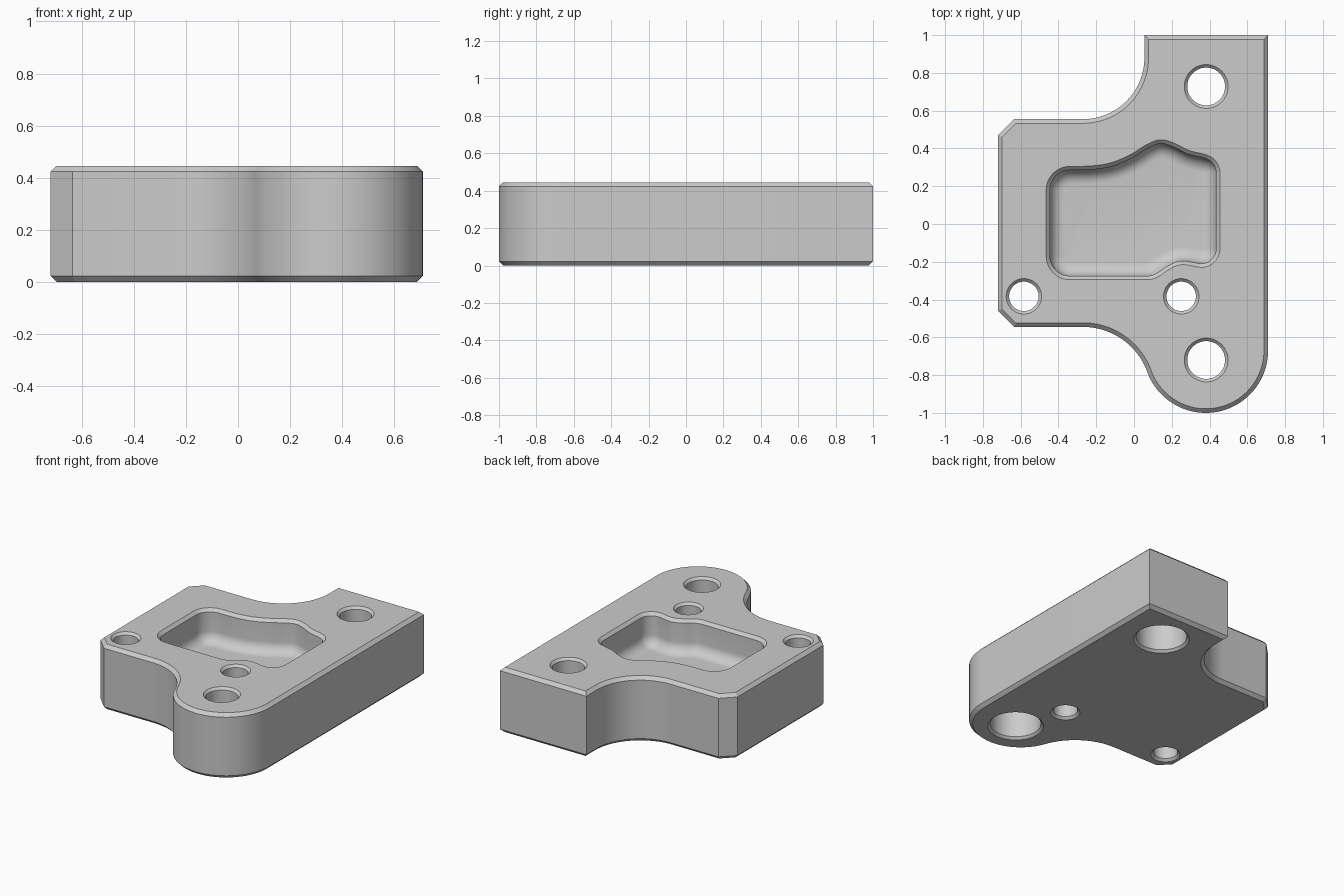
import bpy, bmesh
from math import sin, cos, pi, radians
from mathutils import Vector

HEIGHT, BEVEL = 0.445, 0.022
FLOOR, FILLET = 0.22, 0.075

cube = bpy.data.objects.get("Cube")
if cube:
    bpy.data.objects.remove(cube, do_unlink=True)

grey = bpy.data.materials.new("machined grey")
grey.use_nodes = True
colour = (0.6, 0.6, 0.6, 1)
grey.diffuse_color = colour
grey.node_tree.nodes["Principled BSDF"].inputs["Base Color"].default_value = colour


def arc(cx, cy, r, start, end, steps=24):
    angles = [radians(start + (end - start) * i / steps) for i in range(steps + 1)]
    return [Vector((cx + r * cos(a), cy + r * sin(a))) for a in angles]


def circle(cx, cy, r):
    return arc(cx, cy, r, 0, 360, 48)[:-1]


def smooth(points, steps=6):
    """Open spline through the points, ends held straight."""
    pts = [Vector(p) for p in points]
    out = []
    for i in range(1, len(pts) - 2):
        a, b, c, d = pts[i - 1:i + 3]
        for k in range(steps):
            t = k / steps
            out.append(0.5 * (2 * b + (c - a) * t + (2 * a - 5 * b + 4 * c - d) * t ** 2
                              + (3 * b - a - 3 * c + d) * t ** 3))
    return out


def inset(loop, dist):
    """Mitred inward offset of a counter-clockwise loop."""
    out = []
    for i, p in enumerate(loop):
        e1 = (p - loop[i - 1]).normalized()
        e2 = (loop[(i + 1) % len(loop)] - p).normalized()
        n1, n2 = Vector((-e1.y, e1.x)), Vector((-e2.y, e2.x))
        out.append(p + (n1 + n2) * dist / (1 + n1.dot(n2)))
    return out


bm = bmesh.new()


def ring(loop, z):
    return [bm.verts.new((p.x, p.y, z)) for p in loop]


def loft(rings):
    for a, b in zip(rings, rings[1:]):
        for i in range(len(a)):
            j = (i + 1) % len(a)
            bm.faces.new((a[i], a[j], b[j], b[i]))


def cap(rings, direction):
    edges = [bm.edges.get((r[i - 1], r[i])) for r in rings for i in range(len(r))]
    bmesh.ops.triangle_fill(bm, edges=edges, use_beauty=True, normal=(0, 0, direction))


# Outer wall: straight back arm, hollow shoulders, round front lobe
outline = [Vector((0.71, 1.0)), Vector((0.055, 1.0))]
outline += arc(-0.27, 0.88, 0.325, 0, -90)
outline += [Vector(p) for p in ((-0.635, 0.555), (-0.72, 0.47), (-0.72, -0.46), (-0.635, -0.545))]
outline += arc(-0.27, -0.907, 0.362, 90, 20)
outline += arc(0.38, -0.67, 0.33, 200, 360, 40)[1:]
small = inset(outline, BEVEL)
wall = [ring(small, 0), ring(outline, BEVEL), ring(outline, HEIGHT - BEVEL), ring(small, HEIGHT)]
loft(wall)
bottom_loops, top_loops = [wall[0]], [wall[-1]]


# Bolt holes: chamfered at both ends, large ones counterbored from below
def hole(x, y, r, bore=None, depth=0.2, c=0.016):
    low = bore or r
    profile = [(low + c, 0), (low, c)]
    if bore:
        profile += [(bore, depth), (r, depth)]
    profile += [(r, HEIGHT - c), (r + c, HEIGHT)]
    rings = [ring(circle(x, y, rad), z) for rad, z in profile]
    loft(rings)
    bottom_loops.append(rings[0])
    top_loops.append(rings[-1])


for y in (-0.72, 0.728):
    hole(0.382, y, 0.1, bore=0.162)
for x in (-0.583, 0.25):
    hole(x, -0.383, 0.078)

# Pocket: wavy rim, chamfered top edge and filleted floor
rim = arc(-0.34, -0.17, 0.125, 180, 270, 10)
rim += smooth([(-0.1, -0.295), (0.07, -0.295), (0.13, -0.278), (0.19, -0.238),
               (0.255, -0.215), (0.355, -0.23), (0.45, -0.23)])
rim += arc(0.355, -0.13, 0.1, 270, 360, 10)
rim += arc(0.355, 0.27, 0.1, 0, 75, 9)
rim += smooth([(0.44, 0.36), (0.36, 0.373), (0.29, 0.39), (0.21, 0.429), (0.14, 0.446),
               (0.07, 0.422), (-0.02, 0.367), (-0.12, 0.325), (-0.22, 0.308),
               (-0.33, 0.305), (-0.4, 0.305)])
rim += arc(-0.34, 0.18, 0.125, 90, 180, 10)
pocket = [ring(rim, HEIGHT), ring(inset(rim, 0.02), HEIGHT - 0.02)]
for k in range(9):
    a = k / 8 * pi / 2
    pocket.append(ring(inset(rim, 0.02 + FILLET * (1 - cos(a))), FLOOR + FILLET * (1 - sin(a))))
loft(pocket)
top_loops.append(pocket[0])

# Flat faces
cap(top_loops, 1)
cap(bottom_loops, -1)
cap([pocket[-1]], 1)
bmesh.ops.recalc_face_normals(bm, faces=bm.faces)

mesh = bpy.data.meshes.new("mounting_block")
bm.to_mesh(mesh)
bm.free()
mesh.materials.append(grey)
block = bpy.data.objects.new("mounting_block", mesh)
bpy.context.collection.objects.link(block)
bpy.ops.object.select_all(action='DESELECT')
block.select_set(True)
bpy.context.view_layer.objects.active = block
bpy.ops.object.shade_smooth_by_angle(angle=radians(30))
